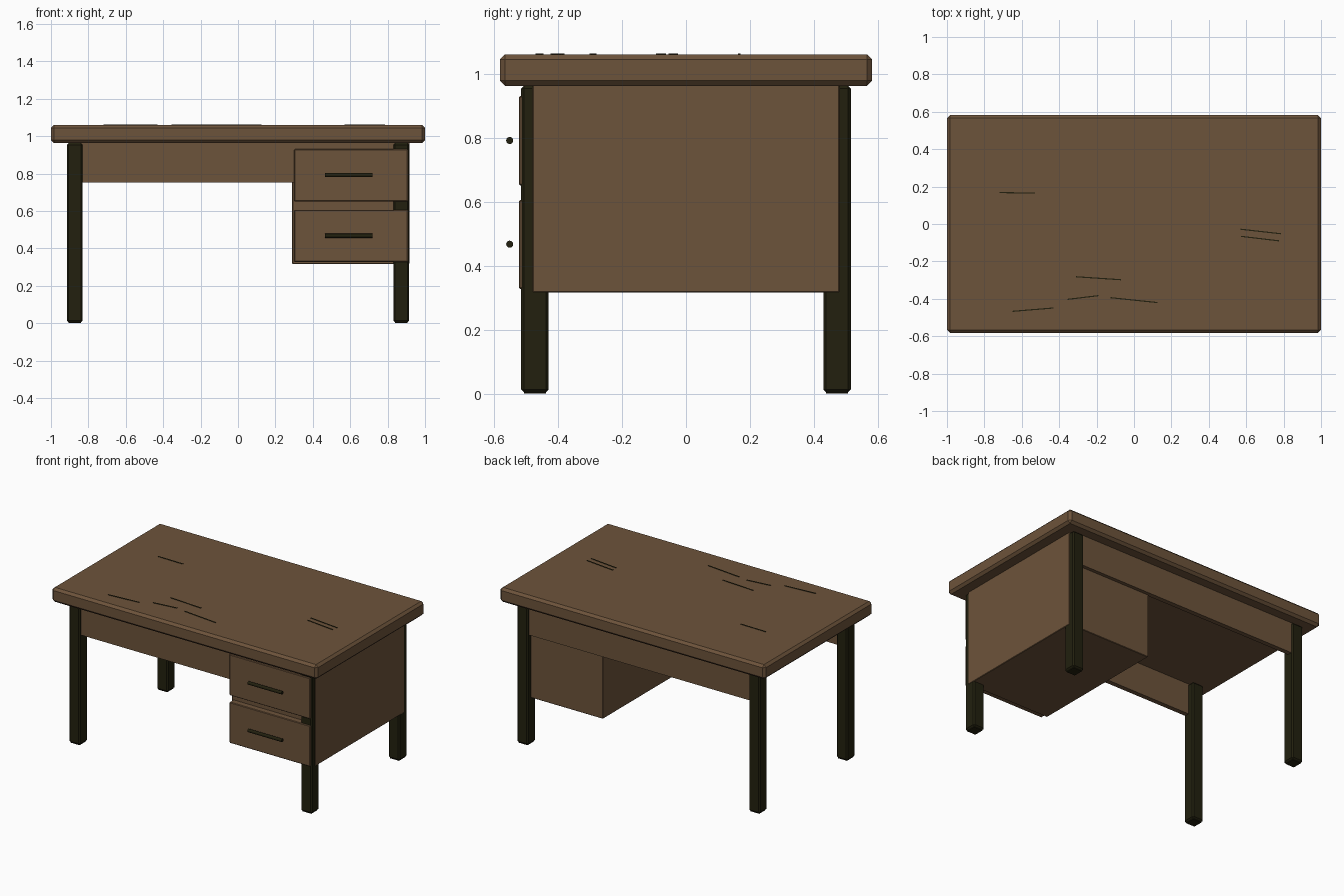
import bpy, bmesh, math
from mathutils import Vector

if "Cube" in bpy.data.objects:
    bpy.data.objects.remove(bpy.data.objects["Cube"])


def material(name, rgb):
    m = bpy.data.materials.new(name)
    m.diffuse_color = (*rgb, 1)
    m.use_nodes = True
    m.node_tree.nodes["Principled BSDF"].inputs["Base Color"].default_value = m.diffuse_color
    return m


WOOD = material("brown_wood", (0.152, 0.087, 0.043))
DARK = material("dark_olive", (0.016, 0.0144, 0.0045))


def finish(name, bm, mat):
    me = bpy.data.meshes.new(name)
    bm.to_mesh(me)
    bm.free()
    me.materials.append(mat)
    ob = bpy.data.objects.new(name, me)
    bpy.context.collection.objects.link(ob)
    return ob


def box(name, lo, hi, mat, bevel=0.0):
    """Box between two corners, with optional chamfered edges."""
    lo, hi = Vector(lo), Vector(hi)
    bm = bmesh.new()
    bmesh.ops.create_cube(bm, size=1)
    bmesh.ops.scale(bm, vec=hi - lo, verts=bm.verts)
    bmesh.ops.translate(bm, vec=(lo + hi) / 2, verts=bm.verts)
    if bevel:
        bmesh.ops.bevel(bm, geom=bm.edges[:], offset=bevel, segments=1,
                        affect='EDGES', profile=0.5)
    return finish(name, bm, mat)


# Table top
box("table_top", (-1, -0.582, 0.962), (1, 0.582, 1.06), WOOD, 0.016)

# Four legs
for xn, x in (("left", -0.873), ("right", 0.873)):
    for yn, y in (("front", -0.472), ("back", 0.472)):
        box(f"{yn}_{xn}_leg", (x - 0.042, y - 0.043, 0.004),
            (x + 0.042, y + 0.043, 0.962), DARK, 0.009)
        # small foot face so the leg meets the floor
        box(f"{yn}_{xn}_foot", (x - 0.033, y - 0.034, 0),
            (x + 0.033, y + 0.034, 0.006), DARK)

# Front and back aprons under the top
for name, y in (("front_apron", -0.488), ("back_apron", 0.488)):
    box(name, (-0.84, y - 0.016, 0.752), (0.84, y + 0.016, 0.965), WOOD)

# Drawer cabinet
box("drawer_cabinet", (0.29, -0.48, 0.316), (0.917, 0.48, 0.965), WOOD, 0.003)

# Drawer fronts with floating bar handles
for i, (z0, z1, zh) in enumerate(((0.651, 0.93, 0.791), (0.327, 0.605, 0.467))):
    n = ("upper", "lower")[i]
    box(f"{n}_drawer_front", (0.3, -0.522, z0), (0.908, -0.476, z1), WOOD, 0.004)
    bpy.ops.mesh.primitive_cylinder_add(vertices=16, radius=0.011, depth=0.255,
                                        location=(0.592, -0.551, zh),
                                        rotation=(0, math.pi / 2, 0))
    ob = bpy.context.object
    ob.name = f"{n}_drawer_handle"
    ob.data.materials.append(DARK)
    bpy.ops.object.shade_smooth_by_angle()

# Scratches on the table top: start and end points of thin plates
scratches = [
    (-0.72, 0.168, -0.53, 0.165), (0.57, -0.028, 0.785, -0.052),
    (0.572, -0.066, 0.775, -0.09), (-0.31, -0.282, -0.07, -0.298),
    (-0.355, -0.403, -0.19, -0.383), (-0.125, -0.394, 0.125, -0.42),
    (-0.65, -0.467, -0.43, -0.449),
]
for i, (x0, y0, x1, y1) in enumerate(scratches):
    half = math.hypot(x1 - x0, y1 - y0) / 2
    ob = box(f"scratch_{i + 1}", (-half, -0.003, -0.002), (half, 0.003, 0.002), DARK)
    ob.location = ((x0 + x1) / 2, (y0 + y1) / 2, 1.061)
    ob.rotation_euler.z = math.atan2(y1 - y0, x1 - x0)
